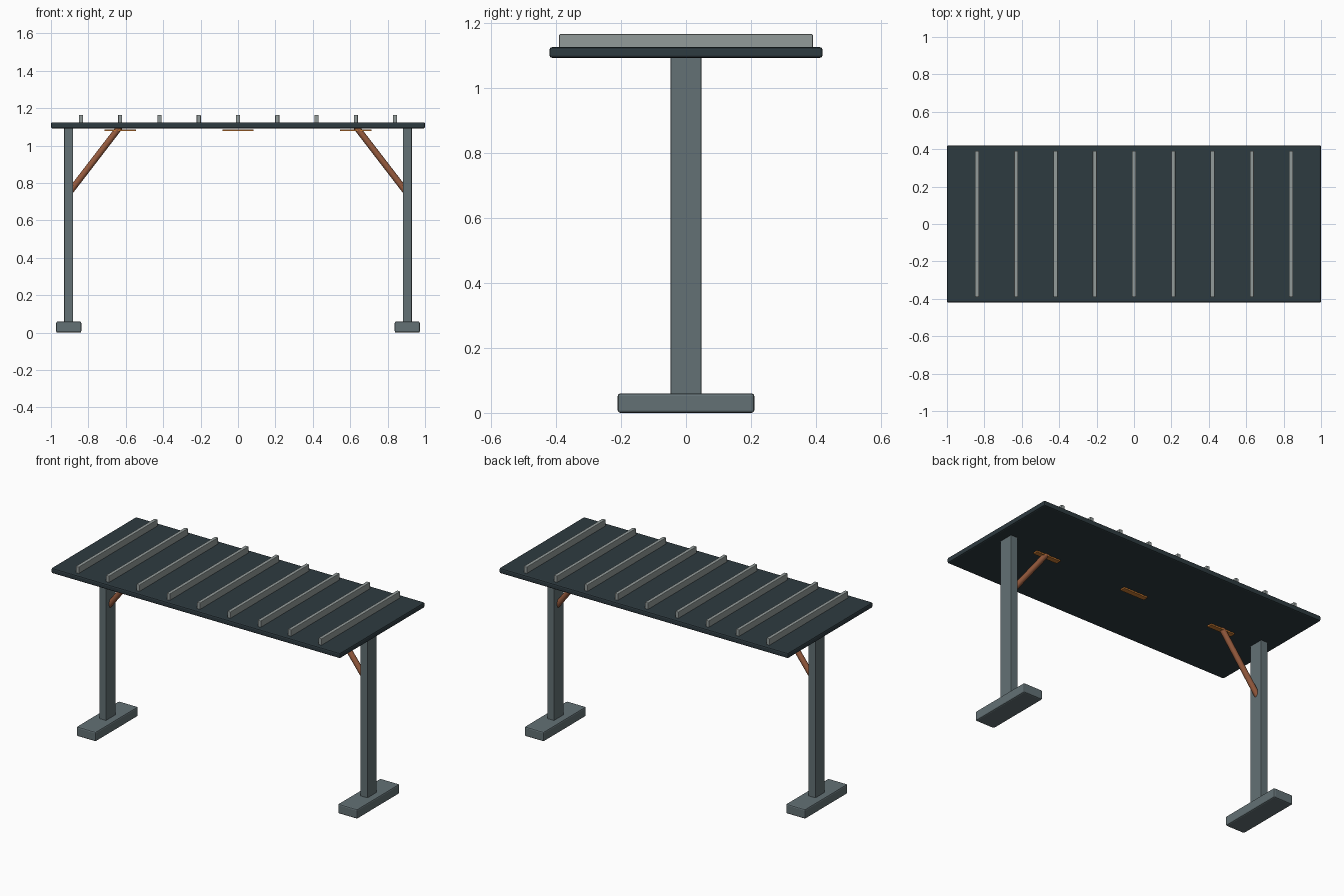
import bpy
from mathutils import Vector

cube = bpy.data.objects.get("Cube")
if cube:
    bpy.data.objects.remove(cube, do_unlink=True)


def material(name, rgb):
    mat = bpy.data.materials.new(name)
    mat.use_nodes = True
    colour = (*rgb, 1.0)
    mat.diffuse_color = colour
    mat.node_tree.nodes["Principled BSDF"].inputs["Base Color"].default_value = colour
    return mat


slate = material("dark slate", (0.027, 0.043, 0.051))
steel = material("grey steel", (0.125, 0.165, 0.178))
pale = material("pale grey", (0.29, 0.325, 0.32))
copper = material("copper", (0.31, 0.105, 0.048))
amber = material("amber", (0.62, 0.21, 0.035))


def finish(obj, name, mat):
    obj.name = name
    obj.data.name = name
    obj.data.materials.append(mat)
    return obj


def box(name, low, high, mat, bevel=0.0):
    """Box between two corners, with optional rounded edges."""
    low, high = Vector(low), Vector(high)
    bpy.ops.mesh.primitive_cube_add(size=1, location=(low + high) / 2)
    obj = finish(bpy.context.object, name, mat)
    obj.scale = high - low
    bpy.ops.object.transform_apply(location=False, rotation=False, scale=True)
    if bevel:
        mod = obj.modifiers.new("soft edges", 'BEVEL')
        mod.width = bevel
        mod.segments = 2
    return obj


def rod(name, start, end, radius, mat):
    """Round bar between two points."""
    start, end = Vector(start), Vector(end)
    axis = end - start
    bpy.ops.mesh.primitive_cylinder_add(
        vertices=20, radius=radius, depth=axis.length, location=(start + end) / 2,
        rotation=axis.to_track_quat('Z', 'Y').to_euler())
    obj = finish(bpy.context.object, name, mat)
    bpy.ops.object.shade_smooth_by_angle()
    return obj


# Roof slab
box("roof_slab", (-1, -0.42, 1.092), (1, 0.42, 1.125), slate, 0.008)

# Raised roof ribs
for i in range(9):
    x = (i - 4) * 0.21
    box(f"roof_rib_{i + 1}", (x - 0.011, -0.39, 1.12), (x + 0.011, 0.39, 1.165), pale, 0.003)

# Posts, feet and diagonal braces
for side, s in (("left", 1), ("right", -1)):
    x = s * 0.905
    box(f"{side}_foot", (x - 0.067, -0.21, 0), (x + 0.067, 0.21, 0.06), steel, 0.008)
    box(f"{side}_post", (x - 0.024, -0.047, 0.05), (x + 0.024, 0.047, 1.1), steel, 0.003)
    rod(f"{side}_brace", (s * 0.895, 0, 0.758), (s * 0.632, 0, 1.1), 0.017, copper)

# Lamp strips under the roof
for side, x in (("left", 0.63), ("middle", 0), ("right", -0.63)):
    box(f"{side}_lamp_strip", (x - 0.084, -0.016, 1.079), (x + 0.084, 0.016, 1.0875), amber)
